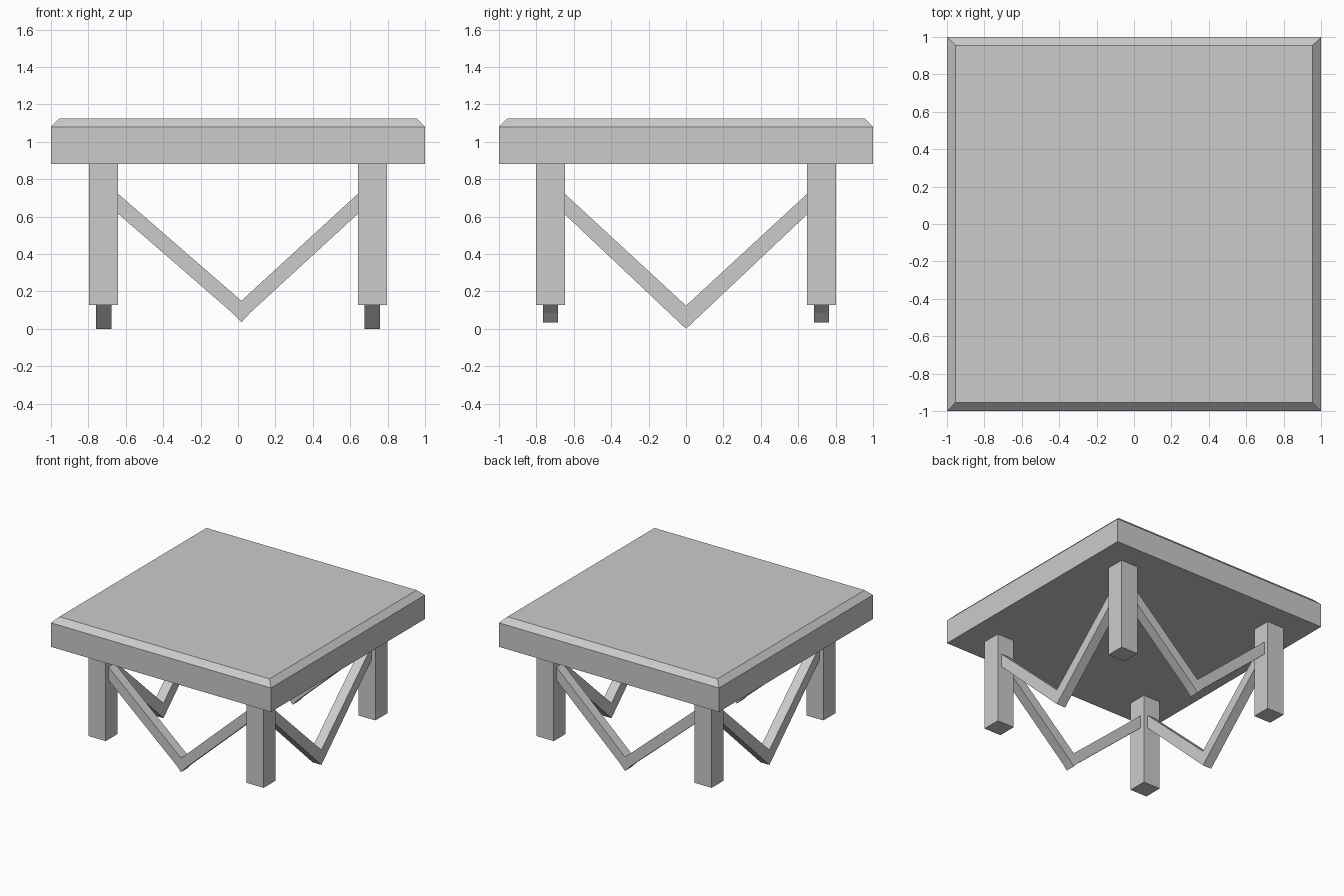
import bpy, bmesh
from mathutils import Vector

if "Cube" in bpy.data.objects:
    bpy.data.objects.remove(bpy.data.objects["Cube"])


def make_object(name, bm):
    bmesh.ops.recalc_face_normals(bm, faces=bm.faces)
    mesh = bpy.data.meshes.new(name)
    bm.to_mesh(mesh)
    bm.free()
    obj = bpy.data.objects.new(name, mesh)
    bpy.context.collection.objects.link(obj)
    return obj


def box(name, lo, hi, chamfer=0):
    bm = bmesh.new()
    bmesh.ops.create_cube(bm, size=1)
    for v in bm.verts:
        v.co = Vector([h if c > 0 else l for c, l, h in zip(v.co, lo, hi)])
    if chamfer:
        top = [e for e in bm.edges if all(v.co.z > hi[2] - 0.001 for v in e.verts)]
        bmesh.ops.bevel(bm, geom=top, offset=chamfer, offset_type='OFFSET',
                        segments=1, affect='EDGES')
    return make_object(name, bm)


def brace(name, profile, centre, along_x, thick=0.081):
    # Extrude a V-shaped outline sideways through the leg centre line
    bm = bmesh.new()
    a, b = centre - thick / 2, centre + thick / 2
    place = (lambda u, z, d: (u, d, z)) if along_x else (lambda u, z, d: (d, u, z))
    face = bm.faces.new([bm.verts.new(place(u, z, a)) for u, z in profile])
    out = bmesh.ops.extrude_face_region(bm, geom=[face])
    shift = Vector(place(0, 0, b - a))
    for v in out['geom']:
        if isinstance(v, bmesh.types.BMVert):
            v.co += shift
    return make_object(name, bm)


# Tabletop with chamfered upper rim
box("tabletop", (-1, -1, 0.882), (1, 1, 1.124), chamfer=0.045)

# Four square legs
LX, LY, H = 0.718, 0.725, 0.0775
for sx, xs in ((-1, "left"), (1, "right")):
    for sy, ys in ((-1, "front"), (1, "back")):
        x, y = sx * LX, sy * LY
        box(f"{ys}_{xs}_leg", (x - H, y - H, 0.128), (x + H, y + H, 0.882))

# V braces between the legs: front/back pair slightly off centre, side pair lower
front_v = [(-0.641, 0.722), (-0.641, 0.615), (-0.03, 0.085), (0.018, 0.035),
           (0.064, 0.085), (0.641, 0.615), (0.641, 0.722), (0.018, 0.15)]
side_v = [(-0.648, 0.722), (-0.648, 0.612), (0, 0.0),
          (0.648, 0.612), (0.648, 0.722), (0, 0.124)]
for s, ys, xs in ((-1, "front", "left"), (1, "back", "right")):
    brace(f"{ys}_brace", front_v, s * LY, True)
    brace(f"{xs}_brace", side_v, s * LX, False)
